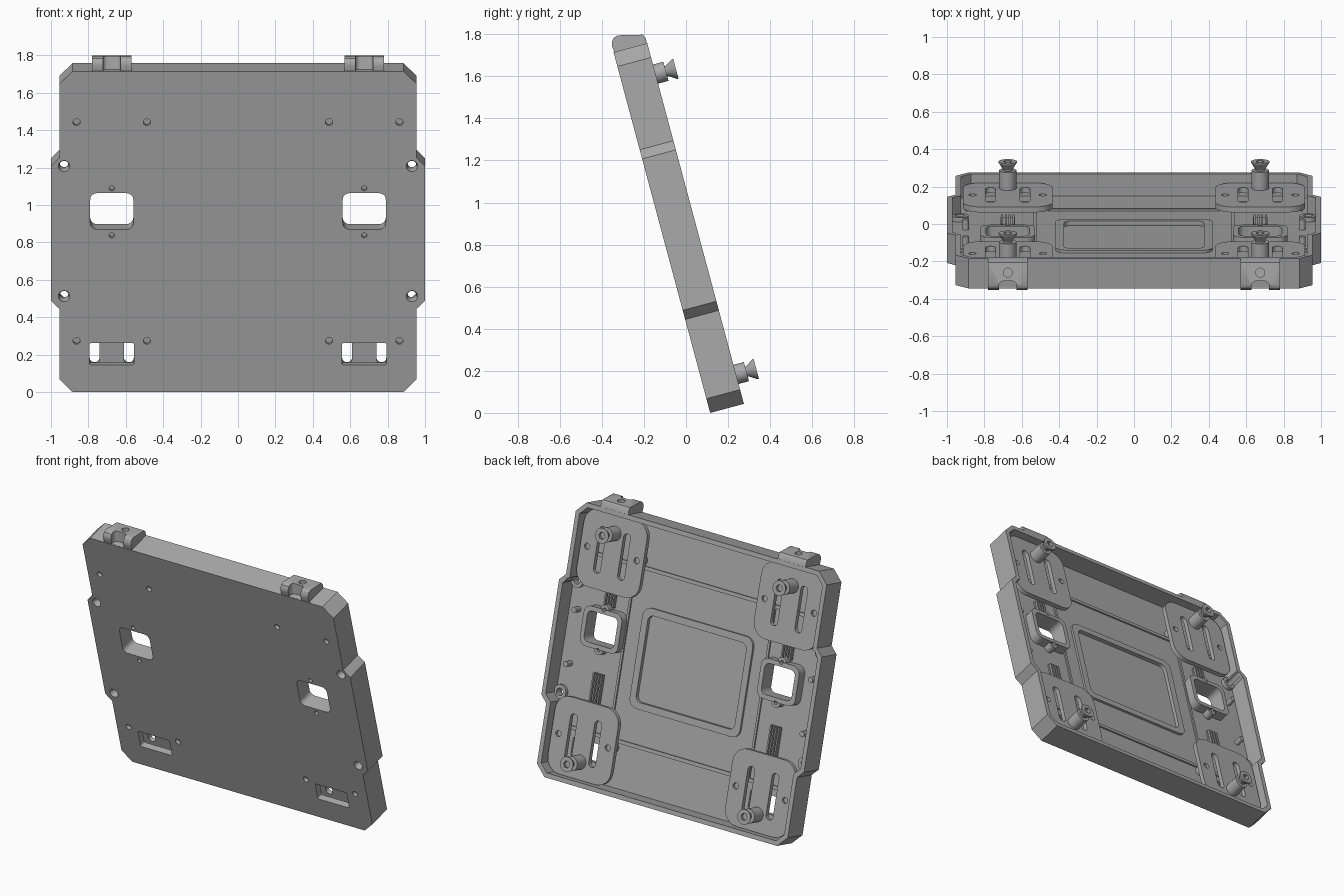
import bpy, bmesh, math
from mathutils import Matrix

if "Cube" in bpy.data.objects:
    bpy.data.objects.remove(bpy.data.objects["Cube"], do_unlink=True)

grey = bpy.data.materials.new("mid_grey")
grey.use_nodes = True
GREY = (0.4, 0.4, 0.4, 1)
grey.diffuse_color = GREY
grey.node_tree.nodes["Principled BSDF"].inputs["Base Color"].default_value = GREY

# the panel leans back: local x = width, y = depth, z = height along the panel
TILT = Matrix.Translation((0, 0.115, 0)) @ Matrix.Rotation(math.radians(15), 4, 'X')
LEAN = lambda a, b, d: (a, d, b)
SIDEWAYS = lambda a, b, d: (d, a, b)
UPRIGHT = lambda a, b, d: (a, b, d)
parts = []


def circle(cx, cz, r, n=32):
    return [(cx + r * math.cos(math.tau * i / n), cz + r * math.sin(math.tau * i / n)) for i in range(n)]


def rounded(cx, cz, hx, hz, r, n=6):
    pts = []
    for k, (sx, sz) in enumerate(((1, 1), (-1, 1), (-1, -1), (1, -1))):
        for i in range(n + 1):
            a = math.pi / 2 * (k + i / n)
            pts.append((cx + sx * (hx - r) + r * math.cos(a), cz + sz * (hz - r) + r * math.sin(a)))
    return pts


def box(cx, cz, hx, hz):
    return [(cx - hx, cz - hz), (cx + hx, cz - hz), (cx + hx, cz + hz), (cx - hx, cz + hz)]


def prism(name, pts, d0, d1, place=LEAN, end_pts=None, keep=True):
    """Solid between two outlines with equal point counts."""
    bm = bmesh.new()
    a = [bm.verts.new(place(*p, d0)) for p in pts]
    b = [bm.verts.new(place(*p, d1)) for p in (end_pts or pts)]
    bm.faces.new(a)
    bm.faces.new(b)
    for i in range(len(a)):
        j = (i + 1) % len(a)
        bm.faces.new((a[i], a[j], b[j], b[i]))
    bmesh.ops.recalc_face_normals(bm, faces=bm.faces)
    mesh = bpy.data.meshes.new(name)
    bm.to_mesh(mesh)
    bm.free()
    mesh.materials.append(grey)
    obj = bpy.data.objects.new(name, mesh)
    bpy.context.collection.objects.link(obj)
    if place is LEAN:
        obj.matrix_world = TILT
    if keep:
        parts.append(obj)
    return obj


def cut(obj, pts, d0, d1, place=LEAN, end_pts=None, operation='DIFFERENCE'):
    tool = prism("cutter", pts, d0, d1, place, end_pts, keep=False)
    tool.hide_render = True
    mod = obj.modifiers.new("cut", 'BOOLEAN')
    mod.operation, mod.object, mod.solver = operation, tool, 'EXACT'
    bpy.context.view_layer.objects.active = obj
    bpy.ops.object.modifier_apply(modifier=mod.name)
    bpy.data.objects.remove(tool, do_unlink=True)


def outline(t):
    """Half outline mirrored: narrow ends, wider middle, chamfered corners; t = inset."""
    n, w, c = 0.955 - t, 1.0 - t, 0.07 - 0.59 * t
    lo, hi = t, 1.775 - t
    half = [(n - c, lo), (n, lo + c), (n, 0.46 + t / 2), (w, 0.505 + t / 2),
            (w, 1.25 - t / 2), (n, 1.295 - t / 2), (n, hi - c), (n - c, hi)]
    return half + [(-x, z) for x, z in reversed(half)]


DEEP, FLOOR, COL, MID = 0.166, 0.045, 0.675, 0.887
SIDES = (-1, 1)

# open-backed tray
tray = prism("tray", outline(0), 0, DEEP)
cut(tray, outline(0.03), FLOOR, 0.3)
panel = rounded(0, MID, 0.375, 0.28, 0.04)
cut(tray, panel, 0.035, 0.2)

# raised border round the centre panel
border = prism("panel_border", rounded(0, MID, 0.42, 0.325, 0.06), FLOOR - 0.002, 0.06)
cut(border, panel, 0, 0.2)

# floor ridges
for s in SIDES:
    prism("cross_ridge", box(0, MID + s * 0.56, 0.9, 0.012), FLOOR - 0.002, 0.055)
    prism("upright_ridge", box(s * 0.53, MID, 0.008, 0.56), FLOOR - 0.002, 0.055)

for s in SIDES:
    x = s * COL

    # square window with its frame and screw ears
    window = rounded(x, 1.0, 0.115, 0.1, 0.035)
    cut(tray, window, -0.1, 0.3)
    frame = prism("window_frame", rounded(x, 1.0, 0.145, 0.13, 0.05), FLOOR - 0.002, 0.11)
    for dz in (0.127, -0.133):
        cut(frame, circle(x, 1.0 + dz, 0.032), FLOOR - 0.002, 0.1, operation='UNION')
        cut(frame, circle(x, 1.0 + dz, 0.012), 0.06, 0.2)
        cut(tray, circle(x, 1.0 + dz, 0.014), -0.1, 0.025)
    cut(frame, window, -0.1, 0.3)

    # lower opening
    cut(tray, rounded(x, 0.21, 0.12, 0.06, 0.01), -0.1, 0.2)

    # countersunk corner holes with bosses
    for z in (0.53, 1.25):
        boss = prism("hole_boss", circle(s * 0.93, z, 0.046), FLOOR - 0.002, 0.07)
        cut(boss, circle(s * 0.93, z, 0.024), -0.1, 0.2)
        cut(tray, circle(s * 0.93, z, 0.024), -0.1, 0.2)
        cut(tray, circle(s * 0.93, z, 0.034), -0.01, 0.02, end_pts=circle(s * 0.93, z, 0.024))

    # pegs by the side walls
    for z in (0.72, 1.07):
        prism("side_peg", circle(s * 0.9, z, 0.018, 16), FLOOR - 0.002, 0.1)

    # ribbed runners between window and brackets
    for z, h in ((0.61, 0.1), (1.205, 0.06)):
        prism("runner_base", box(x, z, 0.04, h), FLOOR - 0.002, 0.055)
        for i in range(4):
            prism("runner_rib", box(x + (i - 1.5) * 0.02, z, 0.005, h), 0.05, 0.07)

    # slotted brackets carrying the mounting pins
    for z, pin_z in ((0.283, 0.145), (1.493, 1.623)):
        bracket = prism("bracket", rounded(x, z, 0.24, 0.25, 0.1), 0.088, 0.118)
        for k in SIDES:
            cut(bracket, rounded(x + k * 0.092, z, 0.026, 0.15, 0.025), 0, 0.3)
            hx = x + k * 0.188
            cut(bracket, circle(hx, z, 0.02), 0.1, 0.2)
            cut(tray, circle(hx, z, 0.019), -0.1, 0.025)
            prism("bracket_standoff", circle(hx, z, 0.035), FLOOR - 0.002, 0.09)
        prism("mounting_pin", circle(x, pin_z, 0.047), 0.1, 0.217)
        prism("screw_neck", circle(x, pin_z, 0.025), 0.21, 0.225)
        head = prism("screw_flare", circle(x, pin_z, 0.025), 0.222, 0.26,
                     end_pts=circle(x, pin_z, 0.049))
        cut(head, circle(x, pin_z, 0.024, 6), 0.245, 0.4)
        rim = prism("screw_rim", circle(x, pin_z, 0.049), 0.26, 0.266)
        cut(rim, circle(x, pin_z, 0.024, 6), 0.2, 0.4)

    # level-topped catch on the upper edge
    profile = [(-0.335, 1.7), (-0.352, 1.745), (-0.352, 1.765), (-0.343, 1.784),
               (-0.325, 1.795), (-0.205, 1.798), (-0.192, 1.782), (-0.182, 1.745), (-0.19, 1.725)]
    catch = prism("top_catch", profile, x - 0.105, x + 0.105, SIDEWAYS)
    cut(catch, rounded(x, -0.36, 0.047, 0.055, 0.025), 1.716, 1.9, UPRIGHT)
    cut(catch, circle(x, -0.26, 0.024), 1.77, 1.9, UPRIGHT)

# smooth round walls, keep crisp edges
bpy.ops.object.select_all(action='DESELECT')
for obj in parts:
    obj.select_set(True)
bpy.context.view_layer.objects.active = tray
bpy.ops.object.shade_smooth_by_angle(angle=math.radians(30))
